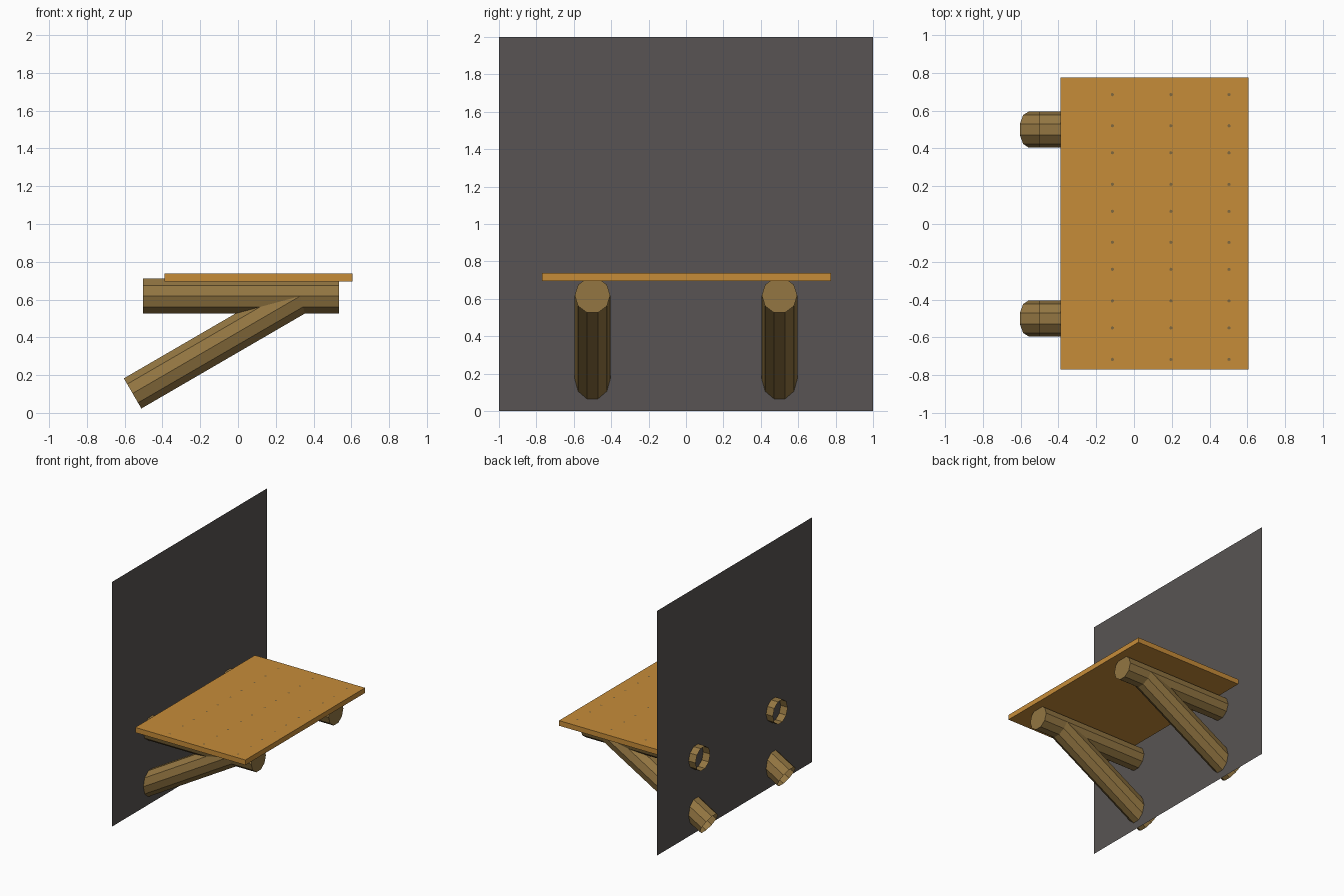
import bpy, bmesh, math
from mathutils import Vector, Matrix

if "Cube" in bpy.data.objects:
    bpy.data.objects.remove(bpy.data.objects["Cube"])


def material(name, r, g, b):
    lin = lambda c: (c / 255 / 12.92) if c < 11 else ((c / 255 + 0.055) / 1.055) ** 2.4
    m = bpy.data.materials.new(name)
    m.diffuse_color = (lin(r), lin(g), lin(b), 1)
    m.use_nodes = True
    m.node_tree.nodes["Principled BSDF"].inputs["Base Color"].default_value = m.diffuse_color
    return m


PLANK = material("orange wood", 198, 140, 57)
LOG = material("brown log", 147, 118, 66)
WALL = material("dark rock", 88, 84, 83)
NAIL = material("dull nail", 128, 104, 62)


def finish(name, bm, mat):
    me = bpy.data.meshes.new(name)
    bm.to_mesh(me)
    bm.free()
    me.materials.append(mat)
    ob = bpy.data.objects.new(name, me)
    bpy.context.collection.objects.link(ob)
    return ob


def log(name, start, end, y):
    """Ten-sided log in the xz plane, open at its wall end, capped at the front."""
    a, b = Vector((start[0], y, start[1])), Vector((end[0], y, end[1]))
    axis = (b - a).normalized()
    side = Vector((0, 1, 0))
    up = axis.cross(side)
    bm = bmesh.new()
    rings = []
    for p in (a, b):
        rings.append([bm.verts.new(p + side * 0.095 * math.cos(t) + up * 0.097 * math.sin(t))
                      for t in (math.tau * i / 10 for i in range(10))])
    for i in range(10):
        j = (i + 1) % 10
        bm.faces.new((rings[0][i], rings[0][j], rings[1][j], rings[1][i]))
    cap = bm.faces.new(rings[1])
    bm.normal_update()
    if cap.normal.dot(axis) < 0:
        cap.normal_flip()
    for f in bm.faces:
        if f is not cap and f.normal.dot(f.calc_center_median() - (a + b) / 2) < 0:
            f.normal_flip()
    finish(name, bm, LOG)


# Cliff wall behind the platform
bm = bmesh.new()
bm.faces.new([bm.verts.new((-0.44, y, z)) for y, z in ((-1, 0), (1, 0), (1, 2), (-1, 2))])
finish("wall", bm, WALL)

# Support logs: a horizontal beam and a slanted brace on each side
for label, y in (("left", -0.5), ("right", 0.5)):
    log(label + "_beam", (-0.503, 0.618), (0.536, 0.618), y)
    log(label + "_brace", (-0.558, 0.103), (0.327, 0.617), y)

# Platform deck
x0, x1, y0, y1, z0, z1 = -0.39, 0.606, -0.77, 0.775, 0.695, 0.737
bm = bmesh.new()
bmesh.ops.create_cube(bm, size=1, matrix=Matrix.Translation(
    ((x0 + x1) / 2, (y0 + y1) / 2, (z0 + z1) / 2)) @ Matrix.Diagonal((x1 - x0, y1 - y0, z1 - z0, 1)))
finish("deck", bm, PLANK)

# Nail heads: two per board in three rows
bm = bmesh.new()
for x in (-0.115, 0.195, 0.503):
    for y in (0.685, 0.52, 0.377, 0.21, 0.067, -0.097, -0.24, -0.407, -0.55, -0.717):
        bmesh.ops.create_circle(bm, cap_ends=True, segments=6, radius=0.009,
                                matrix=Matrix.Translation((x, y, z1 + 0.001)))
finish("nails", bm, NAIL)
